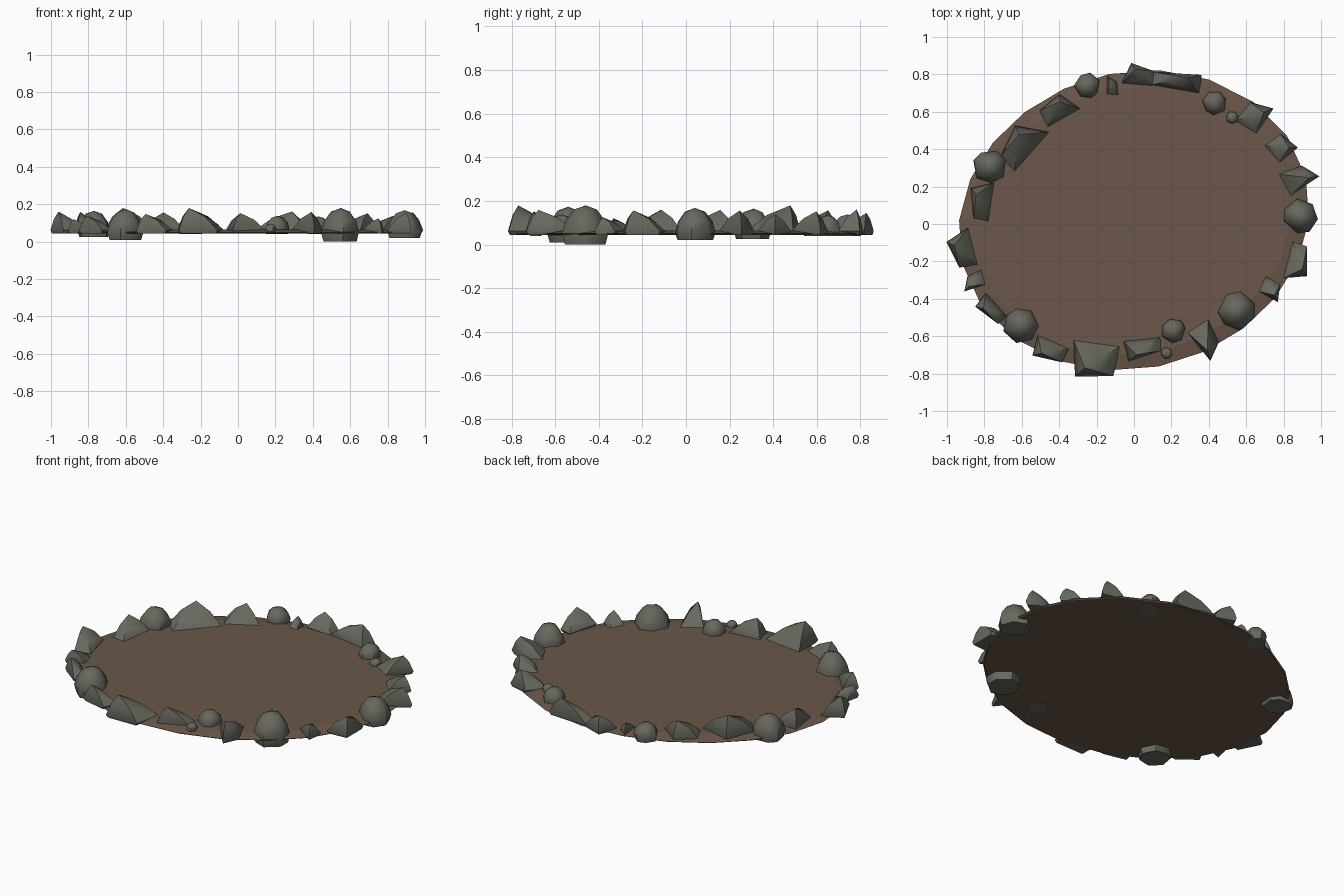
import bpy, bmesh, math, random
from mathutils import Vector

if "Cube" in bpy.data.objects:
    bpy.data.objects.remove(bpy.data.objects["Cube"])

random.seed(4)


def material(name, rgb):
    m = bpy.data.materials.new(name)
    m.diffuse_color = (*rgb, 1)
    m.use_nodes = True
    m.node_tree.nodes["Principled BSDF"].inputs["Base Color"].default_value = m.diffuse_color
    return m


STONE = material("grey stone", (0.135, 0.137, 0.112))
DIRT = material("brown dirt", (0.145, 0.095, 0.067))
FLOOR = 0.045


def loft(name, rings, mat, smooth=False):
    """Skin a stack of equal-sized rings and cap both ends."""
    bm = bmesh.new()
    rows = [[bm.verts.new(p) for p in ring] for ring in rings]
    n = len(rows[0])
    for a, b in zip(rows, rows[1:]):
        for i in range(n):
            j = (i + 1) % n
            bm.faces.new((a[i], a[j], b[j], b[i]))
    bm.faces.new(rows[0][::-1])
    bm.faces.new(rows[-1])
    # a ring shrunk to a point becomes a clean tip
    bmesh.ops.remove_doubles(bm, verts=bm.verts, dist=0.0001)
    bmesh.ops.recalc_face_normals(bm, faces=bm.faces)
    me = bpy.data.meshes.new(name)
    bm.to_mesh(me)
    bm.free()
    me.materials.append(mat)
    ob = bpy.data.objects.new(name, me)
    bpy.context.collection.objects.link(ob)
    if smooth:
        bpy.ops.object.select_all(action='DESELECT')
        ob.select_set(True)
        bpy.context.view_layer.objects.active = ob
        bpy.ops.object.shade_smooth_by_angle(angle=math.radians(50))


def ring(points, centre, scale, z):
    return [(*(centre + (p - centre) * scale), z) for p in points]


def peak_height(length, depth):
    """Bigger stones stand taller."""
    return min(0.18, 0.06 + 0.6 * math.sqrt(length * depth))


def slab(name, x, y, length, depth):
    """Angular stone lying along the rim, with its peak towards the outside."""
    mid = Vector((x, y))
    out = Vector((x, y * 1.35)).normalized()      # ellipse normal
    side = Vector((-out.y, out.x)) * random.choice((-1, 1))
    corners = [(-0.5, -0.4), (0.5, -0.5), (0.5, random.uniform(0.1, 0.3)),
               (random.uniform(-0.5, -0.1), 0.5)]
    pts = [mid + side * u * length + out * v * depth for u, v in corners]
    peak = mid.lerp(pts[-1], 0.45)
    top = peak_height(length, depth)
    waist = FLOOR + 0.017
    loft(name, [ring(pts, mid, 0.9, FLOOR), ring(pts, mid, 1, waist),
                ring(pts, peak, 0.55, waist + 0.62 * (top - waist)),
                ring(pts, peak, 0, top)], STONE, True)


def boulder(name, x, y, size):
    """Rounded stone with an irregular plan; large ones sink below the dirt."""
    mid = Vector((x, y))
    pts = []
    for i in range(7):
        a = math.tau * (i + random.uniform(-0.15, 0.15)) / 7 + x * 9
        r = size / 2 * random.uniform(0.97, 1.1)
        pts.append(mid + Vector((math.cos(a), math.sin(a))) * r)
    bottom = max(0, min(0.04, 0.2 - size))
    waist = max(0.05, bottom + 0.035)
    h = peak_height(size, size) - waist
    loft(name, [ring(pts, mid, 0.88, bottom), ring(pts, mid, 1, waist),
                ring(pts, mid, 0.86, waist + 0.45 * h),
                ring(pts, mid, 0.5, waist + 0.85 * h),
                ring(pts, mid, 0, waist + h)], STONE, True)


# Dirt bed: thin skewed oval with a sloping rim
rim = []
for i in range(22):
    a = math.tau * i / 22
    r = 1 + 0.045 * math.sin(2 * a)
    rim.append(Vector((0.935 * r * math.cos(a), 0.8 * r * math.sin(a) + 0.02)))
origin = Vector((0, 0))
loft("dirt_bed", [ring(rim, origin, 0.99, 0.044), ring(rim, origin, 1, 0.05),
                  ring(rim, origin, 0.9, 0.064)], DIRT)

# Angular stones: x, y, length along the rim, depth across it
north = [(0.02, 0.80, 0.17, 0.12), (0.23, 0.77, 0.26, 0.11),
         (0.65, 0.58, 0.13, 0.18), (-0.12, 0.74, 0.06, 0.11),
         (-0.40, 0.62, 0.2, 0.13), (-0.60, 0.44, 0.28, 0.17)]
east = [(0.79, 0.41, 0.12, 0.14), (0.89, 0.24, 0.13, 0.2),
        (0.88, -0.21, 0.2, 0.13), (0.735, -0.35, 0.09, 0.13)]
south = [(0.38, -0.63, 0.13, 0.21), (0.045, -0.67, 0.2, 0.12),
         (-0.22, -0.73, 0.25, 0.21), (-0.455, -0.68, 0.18, 0.12)]
west = [(-0.77, -0.46, 0.17, 0.1), (-0.86, -0.31, 0.08, 0.13),
        (-0.925, -0.13, 0.2, 0.14), (-0.82, 0.13, 0.21, 0.13)]
for side, stones in dict(north=north, east=east, south=south, west=west).items():
    for i, s in enumerate(stones, 1):
        slab(f"{side}_stone_{i}", *s)

# Rounded boulders and pebbles: x, y, size
for i, b in enumerate([(0.55, -0.46, 0.2), (-0.60, -0.54, 0.19),
                       (0.89, 0.04, 0.18), (-0.77, 0.31, 0.175),
                       (0.43, 0.65, 0.125), (0.21, -0.57, 0.13),
                       (-0.25, 0.74, 0.13), (0.525, 0.57, 0.065),
                       (0.175, -0.69, 0.06)], 1):
    boulder(f"boulder_{i}", *b)
